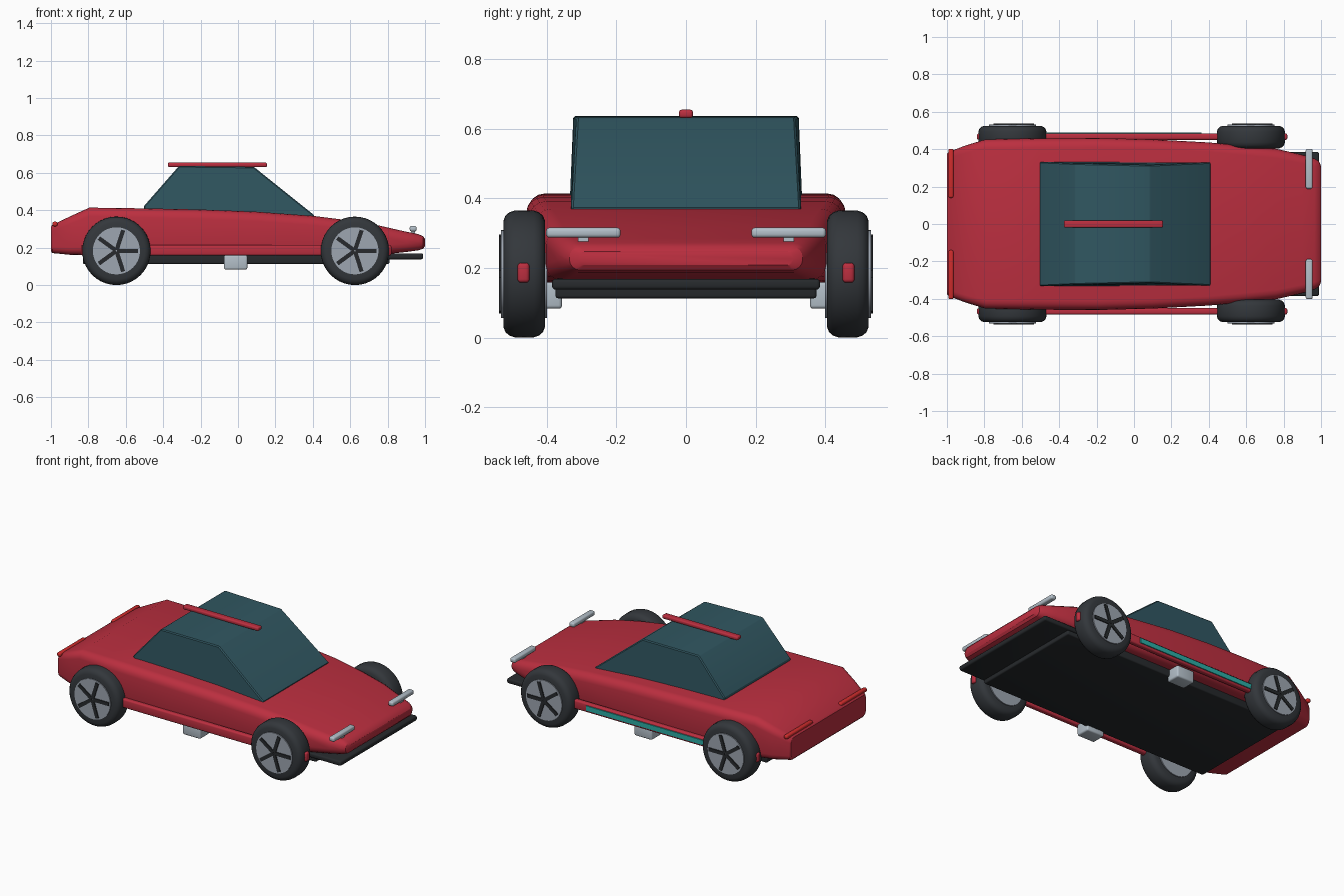
import bpy, bmesh, math
from mathutils import Matrix, Vector

if "Cube" in bpy.data.objects:
    bpy.data.objects.remove(bpy.data.objects["Cube"])


def material(name, rgb):
    m = bpy.data.materials.new(name)
    m.diffuse_color = (*rgb, 1)
    m.use_nodes = True
    m.node_tree.nodes["Principled BSDF"].inputs["Base Color"].default_value = m.diffuse_color
    return m


RED = material("red paint", (0.50, 0.028, 0.05))
GLASS = material("dark teal glass", (0.03, 0.095, 0.12))
RUBBER = material("tyre rubber", (0.033, 0.038, 0.044))
TRIM = material("black trim", (0.02, 0.023, 0.026))
RIM = material("rim grey", (0.34, 0.38, 0.44))
SILVER = material("silver", (0.45, 0.52, 0.58))
LAMP = material("tail lamp red", (0.62, 0.025, 0.025))
STRIPE = material("turquoise", (0.025, 0.42, 0.38))


def finish(bm, name, mat, angle=30):
    bmesh.ops.recalc_face_normals(bm, faces=bm.faces)
    me = bpy.data.meshes.new(name)
    bm.to_mesh(me)
    bm.free()
    me.materials.append(mat)
    ob = bpy.data.objects.new(name, me)
    bpy.context.collection.objects.link(ob)
    bpy.ops.object.select_all(action='DESELECT')
    ob.select_set(True)
    bpy.context.view_layer.objects.active = ob
    bpy.ops.object.shade_smooth_by_angle(angle=math.radians(angle))
    return ob


def box(name, mat, x, y, z, bevel=0.0):
    """Box given as (min, max) ranges, with rounded edges."""
    bm = bmesh.new()
    size = [b - a for a, b in (x, y, z)]
    mid = [(a + b) / 2 for a, b in (x, y, z)]
    bmesh.ops.create_cube(bm, size=1, matrix=Matrix.Translation(mid) @ Matrix.Diagonal((*size, 1)))
    if bevel:
        bmesh.ops.bevel(bm, geom=bm.edges[:], offset=bevel, segments=3, profile=0.5, affect='EDGES')
    return finish(bm, name, mat, 40)


def loft(name, mat, loops, angle=30):
    """Skin a row of equal closed loops and cap both ends."""
    bm = bmesh.new()
    rings = [[bm.verts.new(p) for p in loop] for loop in loops]
    n = len(rings[0])
    for a, b in zip(rings, rings[1:]):
        for i in range(n):
            j = (i + 1) % n
            bm.faces.new((a[i], a[j], b[j], b[i]))
    bm.faces.new(rings[0])
    bm.faces.new(rings[-1])
    return finish(bm, name, mat, angle)


def rounded_section(x, half, low, high, r):
    pts = []
    for cy, cz, start in ((half - r, high - r, 0), (r - half, high - r, 90),
                          (r - half, low + r, 180), (half - r, low + r, 270)):
        for k in range(5):
            a = math.radians(start + k * 22.5)
            pts.append((x, cy + r * math.cos(a), cz + r * math.sin(a)))
    return pts


# Wedge body: x, half width, bottom, top, corner radius
sections = [(-1.0, 0.375, 0.18, 0.312, 0.03), (-0.992, 0.385, 0.171, 0.322, 0.034),
            (-0.9, 0.42, 0.162, 0.366, 0.04), (-0.795, 0.452, 0.16, 0.414, 0.045),
            (-0.5, 0.458, 0.158, 0.410, 0.05), (-0.2, 0.46, 0.158, 0.404, 0.05),
            (0.1, 0.452, 0.158, 0.392, 0.05), (0.4, 0.436, 0.158, 0.37, 0.05),
            (0.6, 0.418, 0.16, 0.345, 0.05), (0.76, 0.402, 0.162, 0.317, 0.05),
            (0.9, 0.37, 0.177, 0.285, 0.045), (0.965, 0.35, 0.186, 0.272, 0.04),
            (0.989, 0.335, 0.194, 0.261, 0.03), (1.0, 0.31, 0.208, 0.247, 0.018)]
loft("body", RED, [rounded_section(*s) for s in sections])

# Glass cabin: profile with half width at each station
cabin = bmesh.new()
profile = [(-0.505, 0.42, 0.333), (-0.315, 0.637, 0.324), (0.085, 0.632, 0.315),
           (0.412, 0.37, 0.33), (0.38, 0.33, 0.33), (-0.48, 0.33, 0.333)]
left = [cabin.verts.new((x, h, z)) for x, z, h in profile]
right = [cabin.verts.new((x, -h, z)) for x, z, h in profile]
cabin.faces.new(left)
cabin.faces.new(right)
for i in range(len(profile)):
    j = (i + 1) % len(profile)
    cabin.faces.new((left[i], left[j], right[j], right[i]))
bmesh.ops.recalc_face_normals(cabin, faces=cabin.faces)
bmesh.ops.bevel(cabin, geom=cabin.edges[:], offset=0.006, segments=1, affect='EDGES')
finish(cabin, "cabin", GLASS, 25)

# Roof bar, floor and front splitter
box("roof_bar", RED, (-0.375, 0.155), (-0.02, 0.02), (0.631, 0.655), 0.008)
box("floor", TRIM, (-0.83, 0.81), (-0.375, 0.375), (0.113, 0.17), 0.008)
box("splitter", TRIM, (0.70, 0.99), (-0.385, 0.385), (0.138, 0.169), 0.01)
# Turquoise stripe on one flank only
box("side_stripe", STRIPE, (-0.5, 0.36), (0.482, 0.490), (0.172, 0.203))


def wheel(name, cx, side):
    cy, cz = side * 0.465, 0.183
    steps = 40
    # Tyre: lathe a rounded profile of (offset outward, radius)
    prof = [(-0.06, 0.11), (-0.06, 0.152), (-0.054, 0.167), (-0.043, 0.177), (-0.028, 0.182), (0, 0.183),
            (0.028, 0.182), (0.043, 0.177), (0.054, 0.167), (0.06, 0.152), (0.06, 0.11)]
    loops = []
    for off, r in prof:
        loops.append([(cx + r * math.cos(t), cy + side * off, cz + r * math.sin(t))
                      for t in (2 * math.pi * k / steps for k in range(steps))])
    loft(name + "_tyre", RUBBER, loops)
    # Rim disc
    loops = [[(cx + r * math.cos(t), cy + side * off, cz + r * math.sin(t))
              for t in (2 * math.pi * k / steps for k in range(steps))]
             for off, r in ((-0.066, 0.126), (0.066, 0.126))]
    loft(name + "_rim", RIM, loops)
    # Five dark spokes
    bm = bmesh.new()
    for k in range(5):
        turn = Matrix.Rotation(2 * math.pi * k / 5, 4, 'Y')
        place = Matrix.Translation((cx, cy + side * 0.066, cz)) @ turn @ Matrix.Translation((0.06, 0, 0))
        bmesh.ops.create_cube(bm, size=1, matrix=place @ Matrix.Diagonal((0.112, 0.012, 0.022, 1)))
    finish(bm, name + "_spokes", TRIM)


# Paired parts
for side, tag in ((1, "left"), (-1, "right")):
    def span(a, b):
        return tuple(sorted((side * a, side * b)))
    wheel("front_wheel_" + tag, 0.625, side)
    wheel("rear_wheel_" + tag, -0.65, side)
    box("side_rail_" + tag, RED, (-0.84, 0.82), span(0.45, 0.484), (0.158, 0.215), 0.01)
    box("headlight_" + tag, SILVER, (0.918, 0.955), span(0.188, 0.402), (0.287, 0.316), 0.01)
    box("headlight_stem_" + tag, SILVER, (0.928, 0.945), span(0.28, 0.31), (0.26, 0.295))
    box("tail_lamp_" + tag, LAMP, (-0.992, -0.965), span(0.14, 0.402), (0.314, 0.339), 0.009)
    box("side_step_" + tag, SILVER, (-0.075, 0.05), span(0.356, 0.45), (0.083, 0.16), 0.01)
